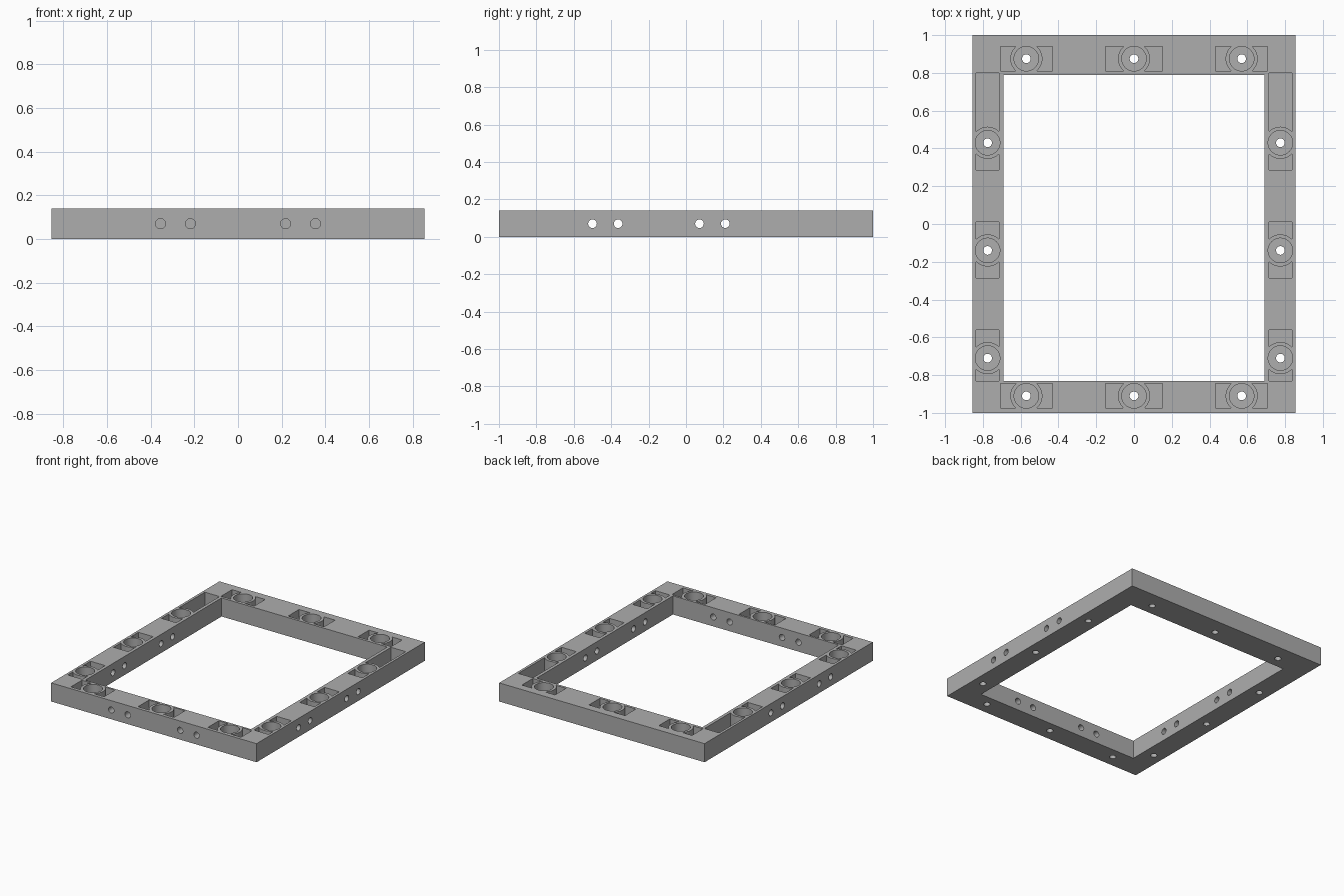
import bpy, bmesh
from mathutils import Matrix, Vector

cube = bpy.data.objects.get("Cube")
if cube:
    bpy.data.objects.remove(cube, do_unlink=True)

HEIGHT = 0.14
POCKET_FLOOR, BORE_FLOOR = 0.03, 0.07
PIN_R, BORE_R, COLLAR_R = 0.023, 0.065, 0.085

grey = bpy.data.materials.new("grey plastic")
grey.use_nodes = True
grey.diffuse_color = (0.42, 0.42, 0.42, 1)
grey.node_tree.nodes["Principled BSDF"].inputs["Base Color"].default_value = grey.diffuse_color


def add_box(bm, x0, x1, y0, y1, z0, z1):
    centre = Vector((x0 + x1, y0 + y1, z0 + z1)) / 2
    size = Matrix.Diagonal((x1 - x0, y1 - y0, z1 - z0, 1))
    bmesh.ops.create_cube(bm, size=1, matrix=Matrix.Translation(centre) @ size)


def add_cylinder(bm, centre, radius, length, axis="Z", sides=48):
    turn = {"X": Matrix.Rotation(1.570796, 4, "Y"),
            "Y": Matrix.Rotation(1.570796, 4, "X"), "Z": Matrix()}[axis]
    bmesh.ops.create_cone(bm, cap_ends=True, segments=sides, radius1=radius, radius2=radius,
                          depth=length, matrix=Matrix.Translation(centre) @ turn)


def make(name, bm, helper=True):
    mesh = bpy.data.meshes.new(name)
    bm.to_mesh(mesh)
    bm.free()
    obj = bpy.data.objects.new(name, mesh)
    bpy.context.collection.objects.link(obj)
    mesh.materials.append(grey)
    if helper:
        obj.hide_render = True
        obj.hide_viewport = True
    return obj


def cut(target, cutter):
    mod = target.modifiers.new(cutter.name, "BOOLEAN")
    mod.operation, mod.solver, mod.object = "DIFFERENCE", "EXACT", cutter


# Mounting stations: centre and pocket box on each bar
stations = []
for y in (0.875, -0.91):
    for x, reach in ((-0.57, 0.138), (0, 0.15), (0.57, 0.138)):
        stations.append((x, y, x - reach, x + reach, y - 0.065, y + 0.065))
for x in (-0.775, 0.775):
    for y, low, high in ((0.43, 0.285, 0.8), (-0.14, -0.285, 0.01), (-0.71, -0.83, -0.56)):
        stations.append((x, y, x - 0.061, x + 0.061, low, high))

# Pockets, each leaving a round collar standing
pocket_bm, collar_bm, bore_bm, pin_bm = (bmesh.new() for _ in range(4))
for x, y, x0, x1, y0, y1 in stations:
    add_box(pocket_bm, x0, x1, y0, y1, POCKET_FLOOR, HEIGHT + 0.05)
    add_cylinder(collar_bm, (x, y, HEIGHT / 2), COLLAR_R, 0.4)
    add_cylinder(bore_bm, (x, y, BORE_FLOOR + 0.1), BORE_R, 0.2)
    add_cylinder(pin_bm, (x, y, HEIGHT / 2), PIN_R, 0.3, sides=32)
pockets = make("pocket_cutter", pocket_bm)
cut(pockets, make("collar_cutter", collar_bm))

# Cross holes through the front bar and both side bars
cross_bm = bmesh.new()
for x in (-0.355, -0.218, 0.218, 0.355):
    add_cylinder(cross_bm, (x, -0.915, 0.07), PIN_R, 0.3, "Y", 32)
for side in (-0.775, 0.775):
    for y in (-0.5, -0.363, 0.072, 0.21):
        add_cylinder(cross_bm, (side, y, 0.07), PIN_R, 0.3, "X", 32)

# Rectangular frame with its opening
frame_bm, opening_bm = bmesh.new(), bmesh.new()
add_box(frame_bm, -0.855, 0.855, -1, 1, 0, HEIGHT)
add_box(opening_bm, -0.69, 0.69, -0.83, 0.79, -0.1, HEIGHT + 0.1)
frame = make("frame", frame_bm, helper=False)
for cutter in (make("opening_cutter", opening_bm), pockets, make("bore_cutter", bore_bm),
               make("pin_cutter", pin_bm), make("cross_hole_cutter", cross_bm)):
    cut(frame, cutter)

# Bake the cuts, then smooth the round walls
bpy.context.view_layer.update()
baked = bpy.data.meshes.new_from_object(frame.evaluated_get(bpy.context.evaluated_depsgraph_get()))
frame.modifiers.clear()
frame.data = baked
bpy.ops.object.select_all(action="DESELECT")
frame.select_set(True)
bpy.context.view_layer.objects.active = frame
bpy.ops.object.shade_smooth_by_angle()
for obj in [o for o in bpy.context.collection.objects if o.name.endswith("_cutter")]:
    bpy.data.objects.remove(obj, do_unlink=True)
